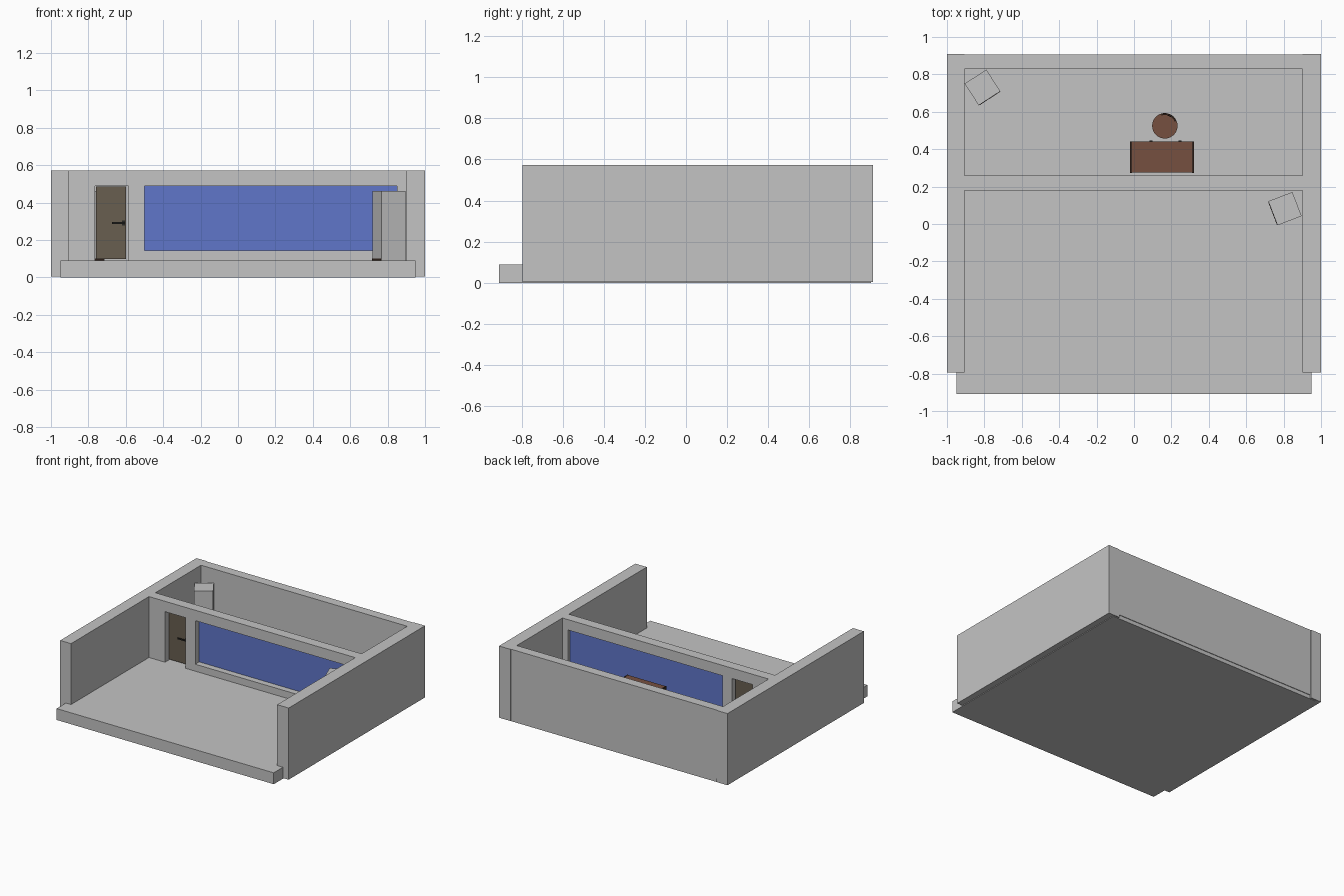
import bpy, bmesh, math
from mathutils import Matrix, Vector

if "Cube" in bpy.data.objects:
    bpy.data.objects.remove(bpy.data.objects["Cube"])


def material(name, rgb):
    m = bpy.data.materials.new(name)
    m.diffuse_color = (*rgb, 1)
    m.use_nodes = True
    m.node_tree.nodes["Principled BSDF"].inputs["Base Color"].default_value = m.diffuse_color
    return m


GRAY = material("plaster_gray", (0.55, 0.55, 0.55))
BLUE = material("window_blue", (0.115, 0.18, 0.59))
DOOR = material("door_brown", (0.138, 0.112, 0.08))
WOOD = material("desk_brown", (0.18, 0.08, 0.051))
DARK = material("dark_brown", (0.04, 0.022, 0.015))
BLACK = material("handle_black", (0.02, 0.02, 0.018))


def finish(name, bm, mat):
    bmesh.ops.recalc_face_normals(bm, faces=bm.faces)
    me = bpy.data.meshes.new(name)
    bm.to_mesh(me)
    bm.free()
    me.materials.append(mat)
    ob = bpy.data.objects.new(name, me)
    bpy.context.collection.objects.link(ob)
    return ob


def box(name, x, y, z, mat, frame=Matrix()):
    """Box from (min, max) ranges, optionally placed in a local frame."""
    bm = bmesh.new()
    size = Matrix.Diagonal((x[1] - x[0], y[1] - y[0], z[1] - z[0], 1))
    mid = Vector((sum(x) / 2, sum(y) / 2, sum(z) / 2))
    bmesh.ops.create_cube(bm, size=1, matrix=frame @ Matrix.Translation(mid) @ size)
    return finish(name, bm, mat)


def disc(name, x, y, z, r, mat, sides=32):
    """Upright cylinder between two heights."""
    bm = bmesh.new()
    bmesh.ops.create_cone(bm, cap_ends=True, segments=sides, radius1=r, radius2=r,
                          depth=z[1] - z[0],
                          matrix=Matrix.Translation((x, y, sum(z) / 2)))
    ob = finish(name, bm, mat)
    smooth(ob)
    return ob


def select(ob):
    bpy.ops.object.select_all(action='DESELECT')
    ob.select_set(True)
    bpy.context.view_layer.objects.active = ob


def smooth(ob):
    select(ob)
    bpy.ops.object.shade_smooth_by_angle(angle=math.radians(35))


def cut(ob, cutter):
    mod = ob.modifiers.new("opening", 'BOOLEAN')
    mod.operation = 'DIFFERENCE'
    mod.solver = 'EXACT'
    mod.object = cutter
    select(ob)
    bpy.ops.object.modifier_apply(modifier=mod.name)
    bpy.data.objects.remove(cutter)


# Floor slab and outer walls, open at the front
box("floor", (-0.95, 0.95), (-0.91, 0.90), (0, 0.09), GRAY)
box("left_wall", (-1, -0.905), (-0.795, 0.91), (0.005, 0.572), GRAY)
box("right_wall", (0.9, 1), (-0.795, 0.91), (0.005, 0.572), GRAY)
box("back_wall", (-0.905, 0.9), (0.83, 0.905), (0.03, 0.572), GRAY)

# Partition with door and window openings
wall = box("partition_wall", (-0.905, 0.9), (0.18, 0.26), (0.09, 0.572), GRAY)
cut(wall, box("door_cutter", (-0.765, -0.585), (0.1, 0.35), (0.05, 0.49), GRAY))
cut(wall, box("window_cutter", (-0.5, 0.85), (0.1, 0.35), (0.145, 0.49), GRAY))
box("window_glass", (-0.5, 0.85), (0.229, 0.237), (0.145, 0.49), BLUE)

# Door with a lever handle on both sides
box("door", (-0.76, -0.6), (0.225, 0.24), (0.098, 0.487), DOOR)
for side, y0, s in (("front", 0.225, -1), ("back", 0.24, 1)):
    def span(a, b):
        return tuple(sorted((y0 + s * a, y0 + s * b)))
    box(side + "_handle_plate", (-0.62, -0.603), span(0, 0.003), (0.278, 0.304), BLACK)
    box(side + "_handle_stem", (-0.616, -0.607), span(0, 0.018), (0.287, 0.296), BLACK)
    box(side + "_handle_lever", (-0.675, -0.607), span(0.012, 0.02), (0.287, 0.297), BLACK)

# Two turned tall cabinets, each with a dark foot plate on its door side
for name, x, y, turn in (("front_cabinet", 0.807, 0.082, -69),
                         ("rear_cabinet", -0.81, 0.73, 33)):
    f = Matrix.Translation((x, y, 0)) @ Matrix.Rotation(math.radians(turn), 4, 'Z')
    box(name, (-0.069, 0.069), (-0.069, 0.069), (0.09, 0.463), GRAY, f)
    box(name + "_foot_plate", (-0.066, 0.066), (-0.071, -0.068), (0.09, 0.102), DARK, f)

# Desk: top, dark side panels, modesty panel, drawers with pulls
box("desk_top", (-0.011, 0.311), (0.275, 0.44), (0.265, 0.283), WOOD)
for name, x in (("left", (-0.021, -0.011)), ("right", (0.311, 0.321))):
    box("desk_%s_panel" % name, x, (0.274, 0.441), (0.09, 0.284), DARK)
box("desk_front_panel", (-0.011, 0.311), (0.28, 0.29), (0.13, 0.265), WOOD)
for i, x in enumerate((0.09, 0.245)):
    box("desk_drawer_%d" % i, (x - 0.06, x + 0.06), (0.29, 0.437), (0.232, 0.265), WOOD)
    box("drawer_pull_%d" % i, (x - 0.008, x + 0.008), (0.437, 0.447), (0.245, 0.252), BLACK)

# Swivel chair: seat, column, star foot
CX, CY = 0.165, 0.525
disc("chair_seat", CX, CY, (0.215, 0.236), 0.068, WOOD)
disc("chair_column", CX, CY, (0.105, 0.215), 0.009, BLACK, 16)
for i in range(5):
    f = Matrix.Translation((CX, CY, 0)) @ Matrix.Rotation(math.tau * i / 5, 4, 'Z')
    box("chair_foot_%d" % i, (0, 0.062), (-0.006, 0.006), (0.092, 0.108), BLACK, f)

# Curved chair back, turned toward the desk
bm = bmesh.new()
ring = []
for r in (0.058, 0.067):
    arc = [math.radians(65 - 42 + 84 * i / 10) for i in range(11)]
    ring.append([(CX + r * math.cos(a), CY + r * math.sin(a)) for a in arc])
base = bm.faces.new([bm.verts.new((x, y, 0.26)) for x, y in ring[0] + ring[1][::-1]])
ext = bmesh.ops.extrude_face_region(bm, geom=[base])
bmesh.ops.translate(bm, vec=(0, 0, 0.122),
                    verts=[v for v in ext["geom"] if isinstance(v, bmesh.types.BMVert)])
smooth(finish("chair_back", bm, DARK))
f = Matrix.Translation((CX, CY, 0)) @ Matrix.Rotation(math.radians(65), 4, 'Z')
box("chair_back_post", (0.056, 0.066), (-0.01, 0.01), (0.22, 0.27), DARK, f)
